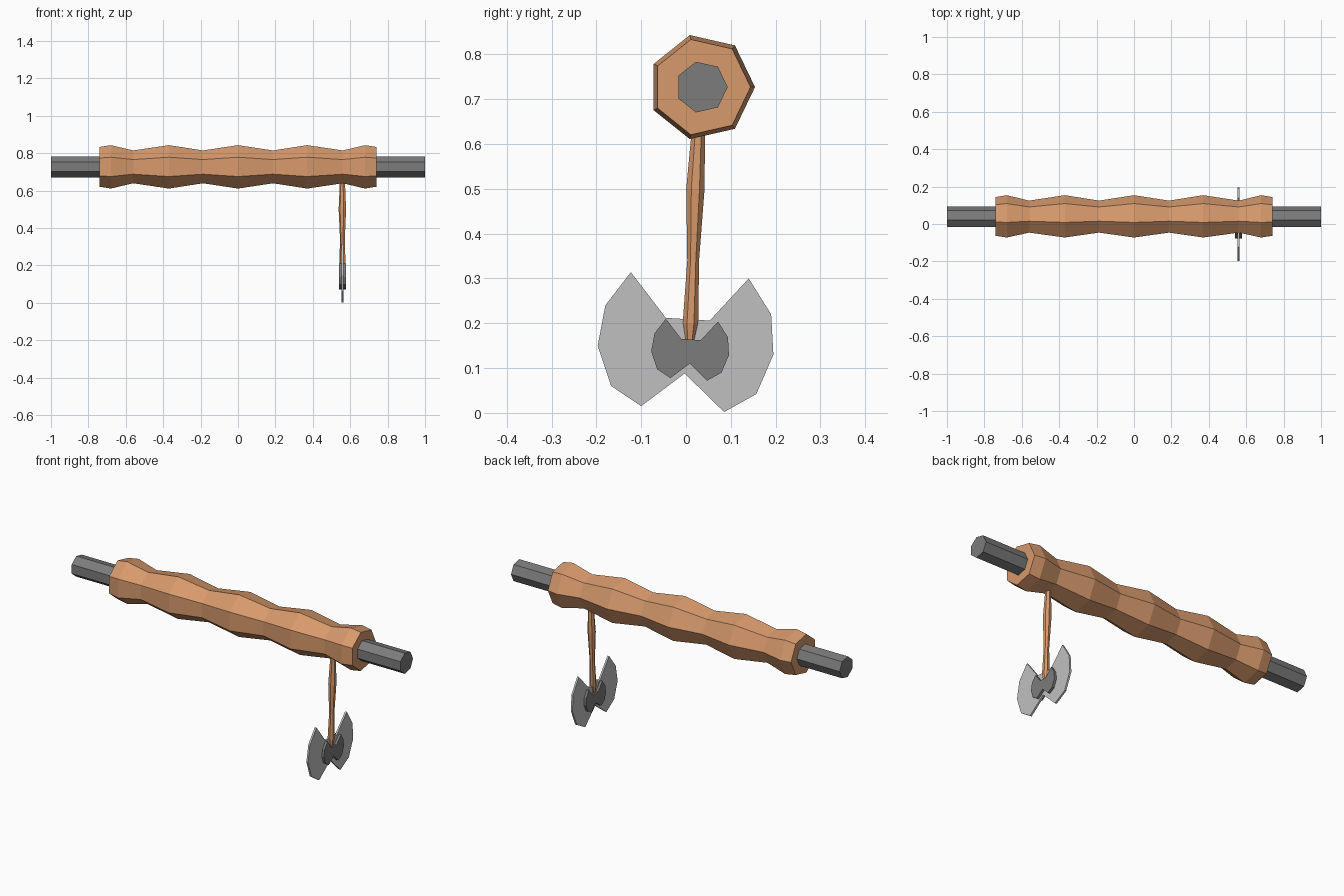
import bpy, bmesh, math
from mathutils import Vector

if "Cube" in bpy.data.objects:
    bpy.data.objects.remove(bpy.data.objects["Cube"])


def material(name, rgb):
    m = bpy.data.materials.new(name)
    m.use_nodes = True
    m.diffuse_color = (*rgb, 1)
    m.node_tree.nodes["Principled BSDF"].inputs["Base Color"].default_value = (*rgb, 1)
    return m


wood = material("warm wood", (0.68, 0.32, 0.15))
iron = material("dark iron", (0.2, 0.2, 0.2))
steel = material("pale steel", (0.53, 0.53, 0.53))


def finish(bm, name, mat):
    bmesh.ops.recalc_face_normals(bm, faces=bm.faces)
    mesh = bpy.data.meshes.new(name)
    bm.to_mesh(mesh)
    bm.free()
    mesh.materials.append(mat)
    bpy.context.collection.objects.link(bpy.data.objects.new(name, mesh))


def loft(name, mat, rings, u, v, turn=0, sides=7):
    """Skin polygon rings given as (centre, radius), spanned by axes u and v."""
    bm = bmesh.new()
    loops = []
    for centre, r in rings:
        angles = [turn + math.tau * i / sides for i in range(sides)]
        loops.append([bm.verts.new(Vector(centre) + r * (math.cos(a) * u + math.sin(a) * v))
                      for a in angles])
    for a, b in zip(loops, loops[1:]):
        for i in range(sides):
            j = (i + 1) % sides
            bm.faces.new((a[i], a[j], b[j], b[i]))
    bm.faces.new(loops[0])
    bm.faces.new(loops[-1])
    finish(bm, name, mat)


X, Y, Z = Vector((1, 0, 0)), Vector((0, 1, 0)), Vector((0, 0, 1))
AXIS_Y, AXIS_Z = 0.035, 0.727

# Wavy wooden roller and the iron rod through it
half = [(0, 0.119), (0.187, 0.09), (0.37, 0.119), (0.56, 0.09), (0.68, 0.119), (0.74, 0.109)]
profile = [(-x, r) for x, r in half[:0:-1]] + half
loft("roller", wood, [((x, AXIS_Y, AXIS_Z), r) for x, r in profile], Y, Z)
loft("rod", iron, [((x, AXIS_Y, AXIS_Z), 0.058) for x in (-1, 1)], Y, Z)

# Slightly bent axe handle hanging from the roller
AXE_X = 0.559
handle = [(0.68, 0.030, 0.013), (0.5, 0.021, 0.021), (0.34, 0.016, 0.0135),
          (0.2, 0.010, 0.0178), (0.14, 0.008, 0.008)]
loft("axe_handle", wood, [((AXE_X, y, z), r) for z, y, r in handle], X, Y, math.pi / 7)

# Double axe head: thin blade with a smaller, thicker core of the same outline
outline = [(-0.123, 0.314), (-0.18, 0.24), (-0.197, 0.15), (-0.167, 0.06), (-0.1, 0.015),
           (-0.003, 0.088), (0.085, 0.002), (0.157, 0.042), (0.195, 0.13), (0.19, 0.22),
           (0.14, 0.30), (0.053, 0.206), (-0.045, 0.212)]


def plate(name, mat, thick, scale=1, dy=0, dz=0):
    bm = bmesh.new()
    face = bm.faces.new([bm.verts.new((AXE_X - thick / 2, y * scale + dy, z * scale + dz))
                         for y, z in outline])
    out = bmesh.ops.extrude_face_region(bm, geom=[face], use_keep_orig=True)
    moved = [e for e in out["geom"] if isinstance(e, bmesh.types.BMVert)]
    bmesh.ops.translate(bm, verts=moved, vec=(thick, 0, 0))
    finish(bm, name, mat)


plate("axe_blade", steel, 0.01)
plate("axe_core", iron, 0.036, 0.443, 0.0095, 0.071)
